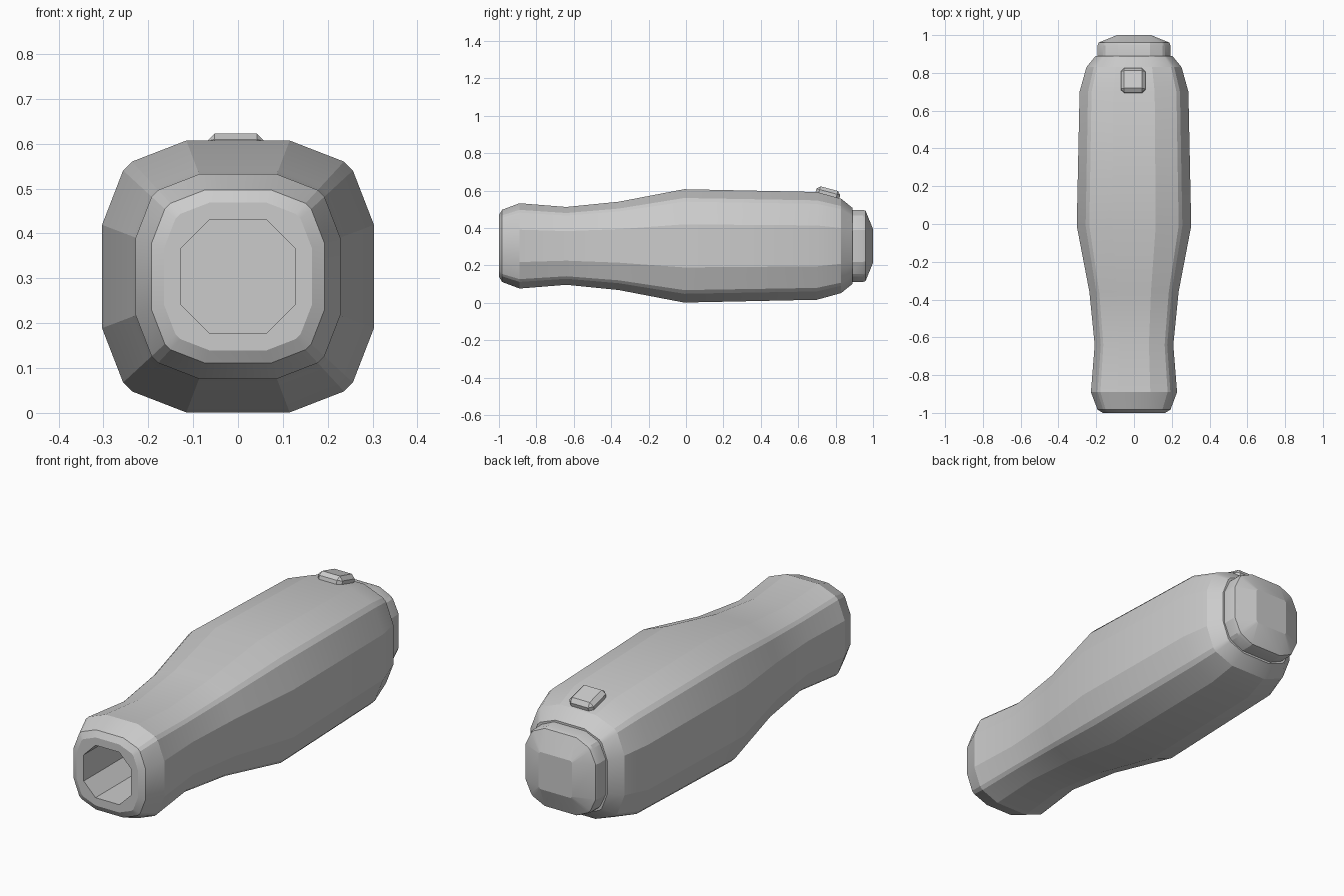
import bpy, bmesh, math

if "Cube" in bpy.data.objects:
    bpy.data.objects.remove(bpy.data.objects["Cube"])

CZ = 0.304  # height of the long axis


def ring(y, r, a=0.38, c=0.78, d=0.845):
    """Sixteen-sided rounded-square section; a, c, d are fractions of r."""
    quad = [(1, a), (d, c), (c, d), (a, 1)]
    pts = []
    for k in range(4):
        for u, v in quad:
            for _ in range(k):
                u, v = -v, u
            pts.append((u * r, y, CZ + v * r))
    return pts


def loft(name, rings, angle=20):
    bm = bmesh.new()
    loops = [[bm.verts.new(p) for p in rg] for rg in rings]
    for A, B in zip(loops, loops[1:]):
        n = len(A)
        for i in range(n):
            j = (i + 1) % n
            bm.faces.new((A[i], A[j], B[j], B[i]))
    bm.faces.new(loops[0])
    bm.faces.new(loops[-1])
    bmesh.ops.recalc_face_normals(bm, faces=bm.faces[:])
    me = bpy.data.meshes.new(name)
    bm.to_mesh(me)
    bm.free()
    ob = bpy.data.objects.new(name, me)
    bpy.context.collection.objects.link(ob)
    bpy.ops.object.select_all(action='DESELECT')
    ob.select_set(True)
    bpy.context.view_layer.objects.active = ob
    bpy.ops.object.shade_smooth_by_angle(angle=math.radians(angle))
    return ob


# Handle body: octagonal socket floor, socket mouth, then the outer skin
socket = dict(a=0.5, c=0.68, d=0.82)
profile = [(-1.0, 0.165), (-0.983, 0.193), (-0.89, 0.228), (-0.64, 0.208),
           (-0.36, 0.236), (-0.01, 0.303), (0.70, 0.288), (0.83, 0.252),
           (0.89, 0.203)]
loft("handle_body",
     [ring(-0.4, 0.127, **socket), ring(-1.0, 0.127, **socket)]
     + [ring(y, r) for y, r in profile])

# Tail cap: straight collar with a raised square end pad
loft("tail_cap",
     [ring(0.87, 0.193, 0.44), ring(0.945, 0.193, 0.44), ring(0.96, 0.188, 0.45),
      ring(1.0, 0.09, 0.9, 0.93, 0.97)])

# Tilted push button with bevelled edges
bpy.ops.mesh.primitive_cube_add(size=1, location=(-0.005, 0.758, 0.581),
                                rotation=(math.radians(-15), 0, 0))
button = bpy.context.object
button.name = "push_button"
button.scale = (0.13, 0.132, 0.06)
bpy.ops.object.transform_apply(location=False, rotation=False, scale=True)
bev = button.modifiers.new("bevel", 'BEVEL')
bev.width = 0.018
bev.segments = 1
